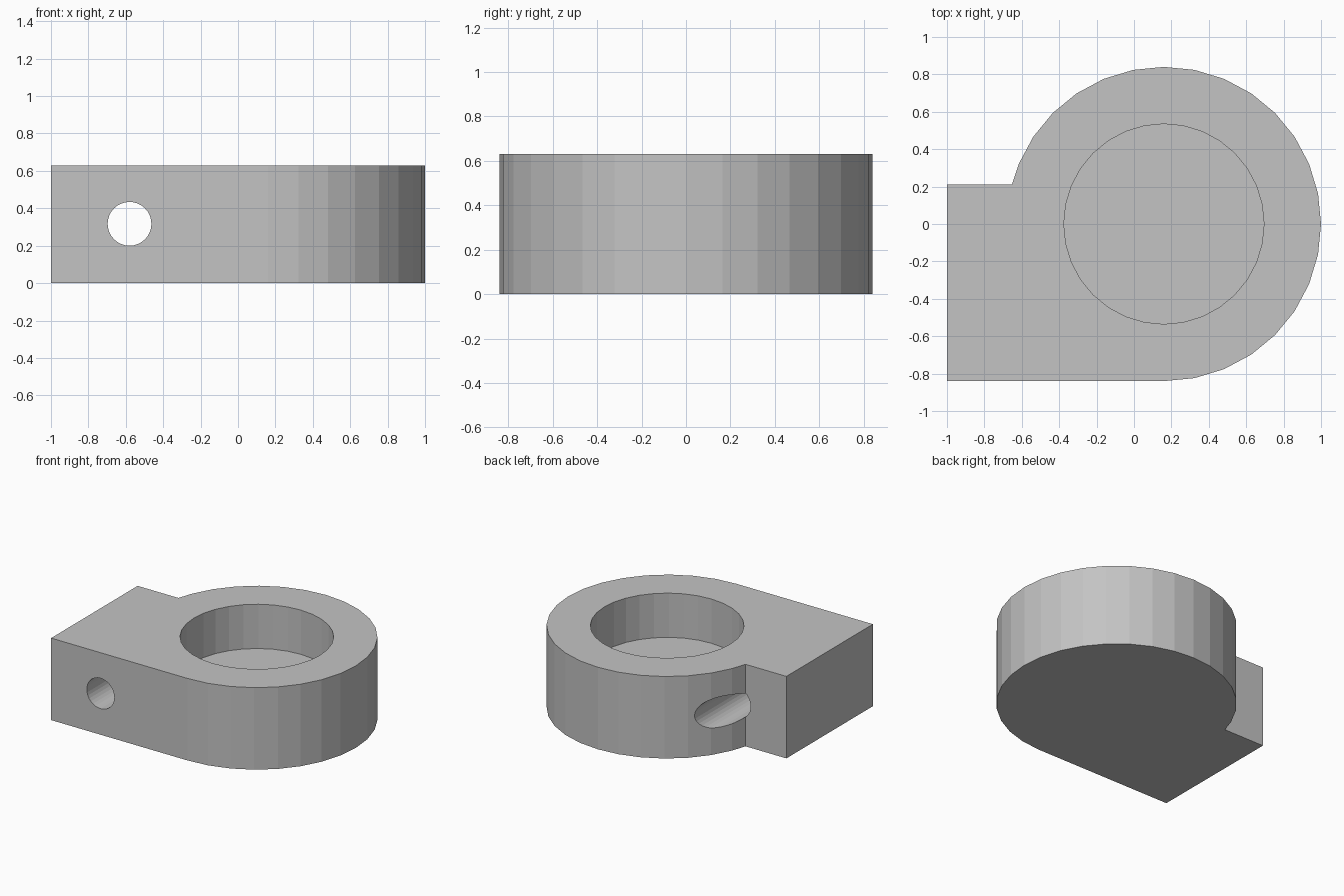
import bpy, bmesh, math
from mathutils import Matrix

if "Cube" in bpy.data.objects:
    bpy.data.objects.remove(bpy.data.objects["Cube"])

CX, R, H = 0.16, 0.84, 0.63      # ring centre, outer radius, height
BORE_R, FLOOR_Z = 0.535, 0.29    # blind bore
LUG_Y = 0.21                     # back face of the square lug
SEG = 32

grey = bpy.data.materials.new("grey")
grey.diffuse_color = (0.55, 0.55, 0.55, 1)
grey.use_nodes = True
grey.node_tree.nodes["Principled BSDF"].inputs["Base Color"].default_value = grey.diffuse_color


def cylinder(name, radius, depth, matrix):
    mesh = bpy.data.meshes.new(name)
    bm = bmesh.new()
    bmesh.ops.create_cone(bm, cap_ends=True, segments=SEG, radius1=radius,
                          radius2=radius, depth=depth, matrix=matrix)
    bm.to_mesh(mesh)
    bm.free()
    mesh.materials.append(grey)
    ob = bpy.data.objects.new(name, mesh)
    bpy.context.collection.objects.link(ob)
    return ob


# Outline: round from the front tangent point to the lug, then the square lug
last = math.pi - math.asin(LUG_Y / R)
step = 2 * math.pi / SEG
angles = [-math.pi / 2 + i * step for i in range(SEG)]
outline = [(CX + R * math.cos(a), R * math.sin(a)) for a in angles if a < last - 0.01]
outline += [(CX + R * math.cos(last), LUG_Y), (-1, LUG_Y), (-1, -R)]

# Body: outline extruded to full height
mesh = bpy.data.meshes.new("clamp_body")
bm = bmesh.new()
base = bm.faces.new([bm.verts.new((x, y, 0)) for x, y in outline])
top = bmesh.ops.extrude_face_region(bm, geom=[base])["geom"]
bmesh.ops.translate(bm, vec=(0, 0, H), verts=[v for v in top if isinstance(v, bmesh.types.BMVert)])
bmesh.ops.recalc_face_normals(bm, faces=bm.faces)
bm.to_mesh(mesh)
bm.free()
mesh.materials.append(grey)
body = bpy.data.objects.new("clamp_body", mesh)
bpy.context.collection.objects.link(body)

# Blind bore from above, and bolt hole running front to back
bore = cylinder("bore_cutter", BORE_R, 1.0, Matrix.Translation((CX, 0, FLOOR_Z + 0.5)))
bolt = cylinder("bolt_hole_cutter", 0.117, 2.4,
                Matrix.Translation((-0.58, 0, 0.317)) @ Matrix.Rotation(math.pi / 2, 4, 'X'))

for cutter in (bore, bolt):
    mod = body.modifiers.new(cutter.name, 'BOOLEAN')
    mod.operation = 'DIFFERENCE'
    mod.solver = 'EXACT'
    mod.object = cutter
bpy.context.view_layer.objects.active = body
body.select_set(True)
for mod in list(body.modifiers):
    bpy.ops.object.modifier_apply(modifier=mod.name)
for cutter in (bore, bolt):
    bpy.data.objects.remove(cutter)
